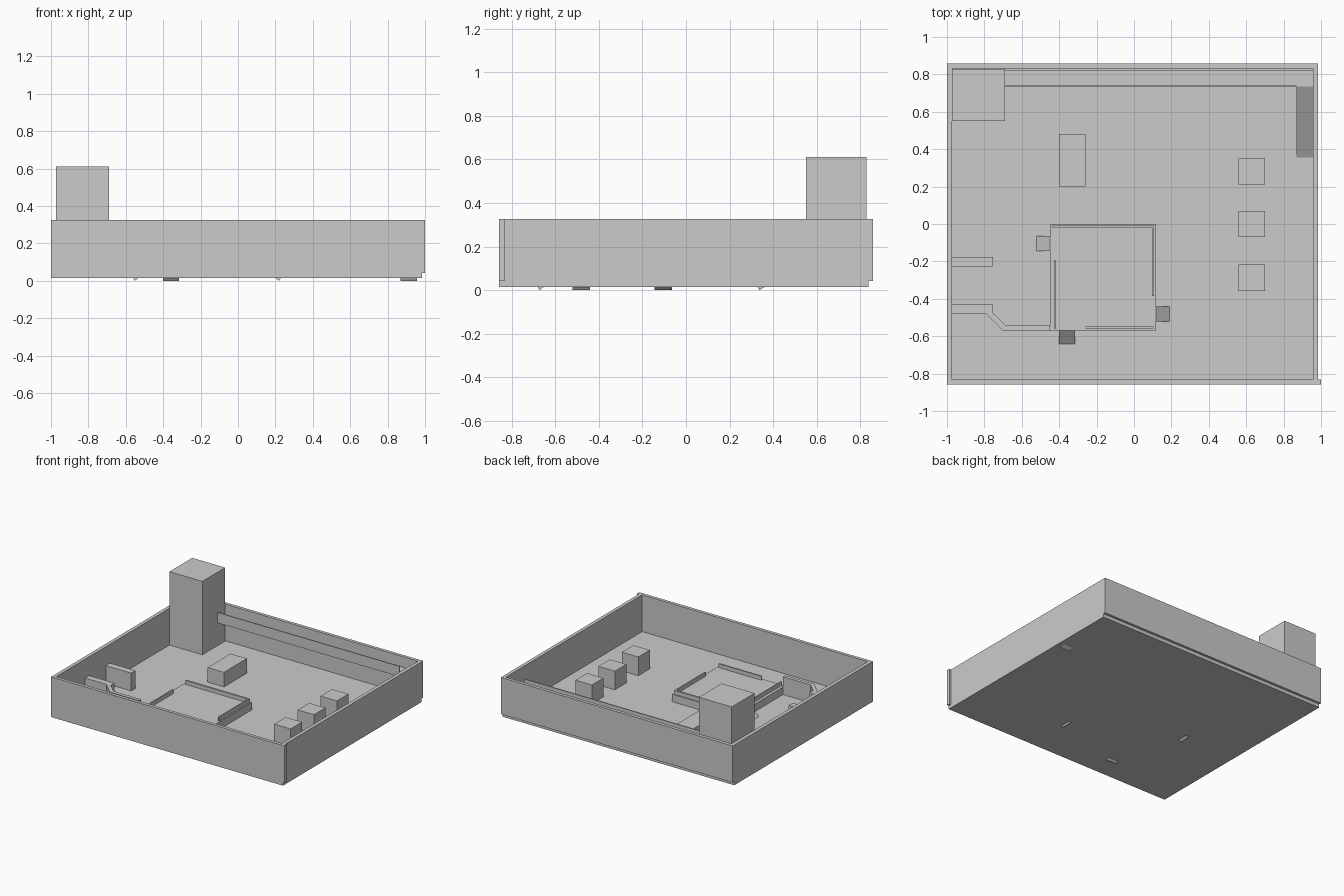
import bpy, bmesh

if "Cube" in bpy.data.objects:
    bpy.data.objects.remove(bpy.data.objects["Cube"])


def prism(name, pts, axis, lo, hi):
    """Extrude a closed profile along an axis (profile uses the other two axes in order)."""
    def place(p, t):
        v = list(p)
        v.insert("xyz".index(axis), t)
        return v
    bm = bmesh.new()
    a = [bm.verts.new(place(p, lo)) for p in pts]
    b = [bm.verts.new(place(p, hi)) for p in pts]
    bm.faces.new(a)
    bm.faces.new(b)
    for i in range(len(pts)):
        j = (i + 1) % len(pts)
        bm.faces.new((a[i], a[j], b[j], b[i]))
    bmesh.ops.recalc_face_normals(bm, faces=bm.faces)
    mesh = bpy.data.meshes.new(name)
    bm.to_mesh(mesh)
    bm.free()
    obj = bpy.data.objects.new(name, mesh)
    bpy.context.collection.objects.link(obj)
    return obj


def box(name, x, y, z):
    return prism(name, [(x[0], y[0]), (x[1], y[0]), (x[1], y[1]), (x[0], y[1])], "z", *z)


FLOOR, TOP = 0.042, 0.326

# Floor slab and the four perimeter walls (front overhangs right, back overhangs the slab)
box("floor", (-1, 0.985), (-0.857, 0.838), (0.015, FLOOR))
box("front_wall", (-1, 1), (-0.857, -0.832), (FLOOR, TOP))
box("back_wall", (-1, 0.985), (0.832, 0.857), (FLOOR, TOP))
box("left_wall", (-1, -0.972), (-0.832, 0.832), (FLOOR, TOP))
box("right_wall", (0.958, 0.985), (-0.832, 0.832), (FLOOR, TOP))

# Corner tower
box("tower", (-0.972, -0.69), (0.55, 0.829), (FLOOR, 0.61))

# Raised walkway along the back with a thin parapet
box("walkway", (-0.69, 0.956), (0.736, 0.822), (0.22, 0.25))
box("walkway_rail", (-0.69, 0.87), (0.732, 0.740), (0.22, 0.30))

# Free-standing blocks
box("centre_block", (-0.40, -0.26), (0.20, 0.48), (FLOOR, 0.155))
for i, y in enumerate((-0.287, 0, 0.28)):
    box(f"cube_block_{i}", (0.56, 0.70), (y - 0.07, y + 0.07), (FLOOR, 0.187))

# Low walls on the left, one straight and one bent to meet the platform
box("low_wall", (-0.972, -0.755), (-0.228, -0.176), (FLOOR, 0.18))
prism("bent_wall", [(-0.972, -0.43), (-0.755, -0.43), (-0.755, -0.475), (-0.685, -0.543),
                    (-0.45, -0.543), (-0.45, -0.57), (-0.70, -0.57), (-0.79, -0.48),
                    (-0.972, -0.48)], "z", FLOOR, 0.18)

# Central platform with kerb rails
DECK = 0.10
box("platform", (-0.45, 0.118), (-0.57, 0), (FLOOR, DECK))
for name, x, y in (("back", (-0.435, 0.108), (-0.022, -0.008)),
                   ("right", (0.097, 0.108), (-0.385, -0.022)),
                   ("left", (-0.428, -0.417), (-0.56, -0.195)),
                   ("front", (-0.26, 0.105), (-0.56, -0.549))):
    box("platform_rail_" + name, x, y, (DECK, 0.13))


# Sloped ramps whose lower ends poke slightly through the floor
def ramp(name, profile, axis, start, sign, lo, hi):
    prism(name, [(start + sign * d, z) for d, z in profile], axis, lo, hi)


SHORT = [(0, DECK), (0.11, 0.012), (0.101, 0), (0, 0.081)]
LONG = [(0, 0.25), (0.413, 0.024), (0.400, 0), (0, 0.22)]
ramp("platform_ramp_left", SHORT, "y", -0.45, -1, -0.145, -0.065)
ramp("platform_ramp_right", SHORT, "y", 0.118, 1, -0.52, -0.44)
ramp("platform_ramp_front", SHORT, "x", -0.57, -1, -0.40, -0.315)
ramp("walkway_ramp", LONG, "x", 0.736, -1, 0.87, 0.956)
